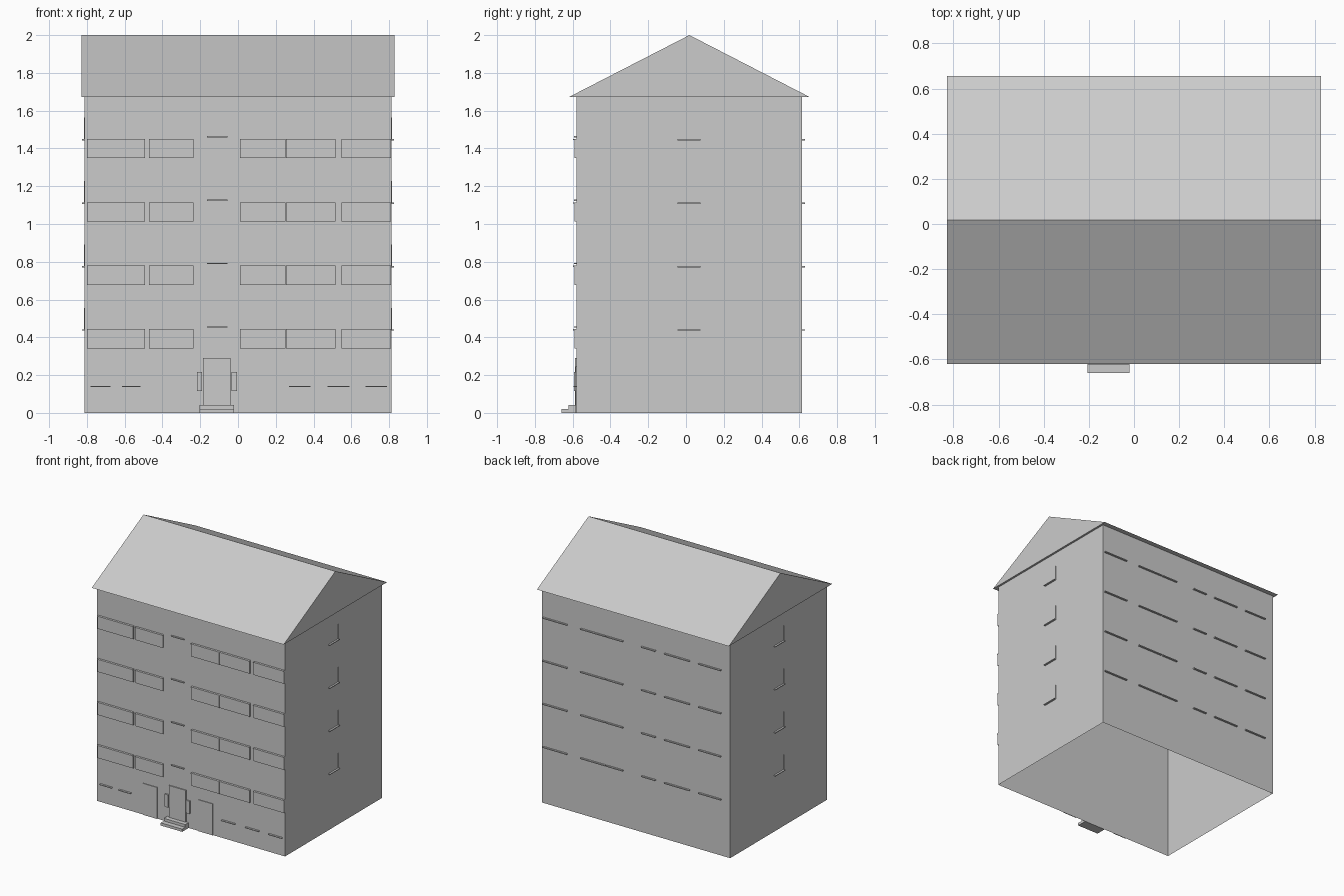
import bpy

if "Cube" in bpy.data.objects:
    bpy.data.objects.remove(bpy.data.objects["Cube"])

FRONT, BACK, SIDE = -0.58, 0.615, 0.812
EAVE = 1.672
FLOORS = [0.435 + 0.336 * i for i in range(4)]


def mesh_object(name, verts, faces):
    mesh = bpy.data.meshes.new(name)
    mesh.from_pydata(verts, [], faces)
    obj = bpy.data.objects.new(name, mesh)
    bpy.context.collection.objects.link(obj)
    return obj


def box(name, x, y, z):
    verts = [(a, b, c) for c in z for a, b in
             ((x[0], y[0]), (x[1], y[0]), (x[1], y[1]), (x[0], y[1]))]
    return mesh_object(name, verts, [(3, 2, 1, 0), (4, 5, 6, 7), (0, 1, 5, 4),
                                     (1, 2, 6, 5), (2, 3, 7, 6), (3, 0, 4, 7)])


# Wall shell, open underneath
corners = [(-SIDE, FRONT), (SIDE, FRONT), (SIDE, BACK), (-SIDE, BACK)]
mesh_object("walls", [(x, y, z) for z in (0, EAVE) for x, y in corners],
            [(i, (i + 1) % 4, (i + 1) % 4 + 4, i + 4) for i in range(4)])

# Gable roof prism
profile = [(-0.62, EAVE), (0.655, EAVE), (0.018, 2.0)]
mesh_object("roof", [(x, y, z) for x in (-0.828, 0.828) for y, z in profile],
            [(2, 1, 0), (3, 4, 5), (0, 1, 4, 3), (1, 2, 5, 4), (2, 0, 3, 5)])

front_bays = [(-0.80, -0.492), (-0.472, -0.235), (0.01, 0.252),
              (0.254, 0.515), (0.548, 0.81)]
back_bays = [(0.59, 0.80), (0.26, 0.475), (0.11, 0.25), (-0.17, -0.05),
             (-0.465, -0.25), (-0.735, -0.545)]

for z in FLOORS:
    # Front panels beneath the windows, capped by sills
    for bay in front_bays:
        box("window_panel", bay, (-0.591, FRONT), (z - 0.093, z + 0.002))
        box("front_sill", bay, (-0.597, FRONT), (z + 0.002, z + 0.008))
    # Stairwell sill
    box("stair_sill", (-0.165, -0.055), (-0.593, FRONT), (z + 0.016, z + 0.022))
    # Back sills
    for bay in back_bays:
        box("back_sill", bay, (BACK, 0.629), (z, z + 0.007))
    # Side sills with a thin upright at the far end of each window
    for s, y in ((1, 0.073), (-1, -0.045)):
        box("side_sill", sorted((s * SIDE, s * 0.826)), (-0.045, 0.076), (z, z + 0.006))
        box("side_jamb", sorted((s * SIDE, s * 0.816)), (y, y + 0.003), (z, z + 0.12))

# Ground floor sills
for bay in [(-0.78, -0.675), (-0.615, -0.515), (0.27, 0.385), (0.475, 0.59), (0.675, 0.79)]:
    box("ground_sill", bay, (-0.595, FRONT), (0.137, 0.143))

# Entrance door, side doors, flanking boxes and steps
box("entrance_door", (-0.185, -0.04), (-0.588, FRONT), (0.04, 0.29))
for bay in [(-0.41, -0.29), (0.065, 0.19)]:
    box("side_door", bay, (-0.585, FRONT), (0, 0.245))
for bay in [(-0.218, -0.19), (-0.035, -0.005)]:
    box("entrance_side_box", bay, (-0.592, FRONT), (0.117, 0.216))
box("lower_step", (-0.205, -0.02), (-0.66, FRONT), (0, 0.021))
box("upper_step", (-0.205, -0.02), (-0.622, FRONT), (0.021, 0.042))
